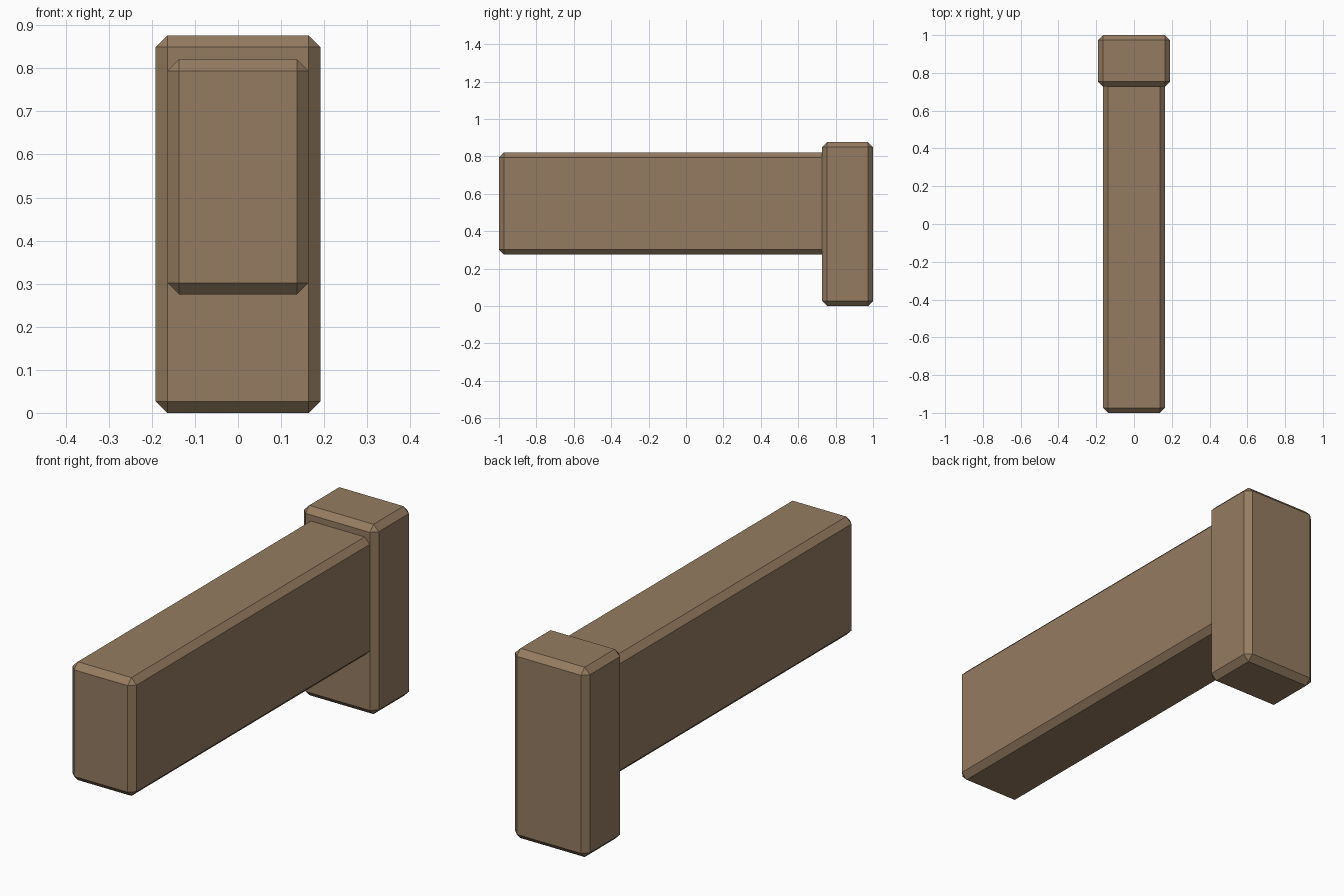
import bpy
import bmesh
from mathutils import Vector

if "Cube" in bpy.data.objects:
    bpy.data.objects.remove(bpy.data.objects["Cube"])

wood = bpy.data.materials.new("brown_wood")
wood.diffuse_color = (0.30, 0.202, 0.119, 1)
wood.use_nodes = True
wood.node_tree.nodes["Principled BSDF"].inputs["Base Color"].default_value = wood.diffuse_color


def chamfered_block(name, low, high, chamfer=0.027):
    """Box between two corners with flat chamfered edges."""
    low, high = Vector(low), Vector(high)
    size, centre = high - low, (low + high) / 2
    bm = bmesh.new()
    bmesh.ops.create_cube(bm, size=1)
    for v in bm.verts:
        v.co = Vector(a * b for a, b in zip(v.co, size))
    bmesh.ops.bevel(bm, geom=bm.edges[:], offset=chamfer, segments=1,
                    affect='EDGES', profile=0.5)
    mesh = bpy.data.meshes.new(name)
    bm.to_mesh(mesh)
    bm.free()
    mesh.materials.append(wood)
    obj = bpy.data.objects.new(name, mesh)
    obj.location = centre
    bpy.context.collection.objects.link(obj)
    return obj


# Upright wall post at the back
chamfered_block("wall_post", (-0.191, 0.727, 0.0), (0.191, 1.0, 0.876))
# Long horizontal beam, its rear end set into the post
chamfered_block("beam", (-0.164, -1.0, 0.275), (0.164, 0.775, 0.821))
